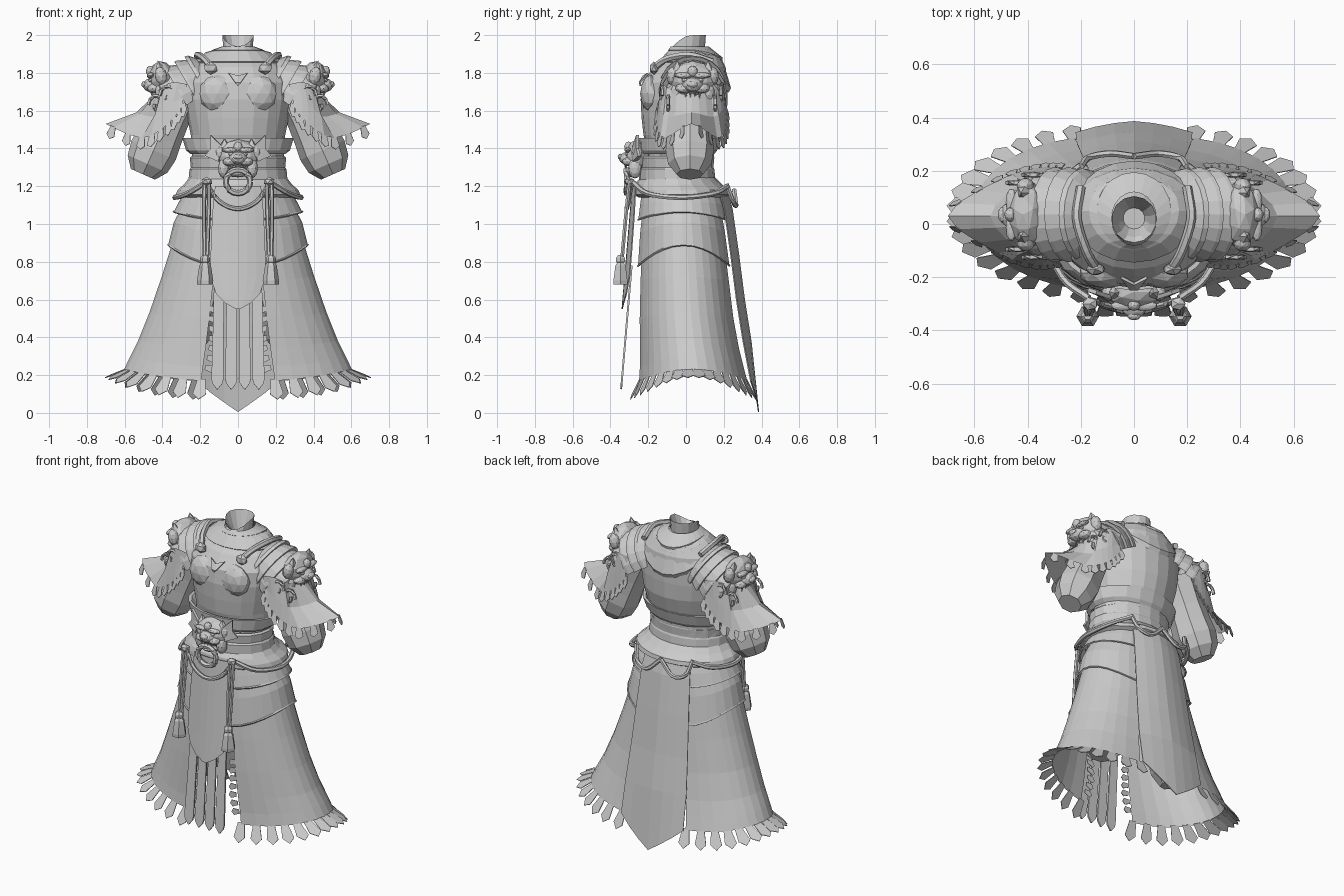
import bpy, bmesh, math
from math import sin, cos, pi, radians
from mathutils import Vector as V, Matrix as M

if "Cube" in bpy.data.objects:
    bpy.data.objects.remove(bpy.data.objects["Cube"])


def mk(name, verts, faces, mirror=False, thick=0):
    me = bpy.data.meshes.new(name)
    me.from_pydata([tuple(v) for v in verts], [], faces)
    ob = bpy.data.objects.new(name, me)
    bpy.context.collection.objects.link(ob)
    if thick:
        ob.modifiers.new("thickness", 'SOLIDIFY').thickness = thick
    if mirror:
        ob.modifiers.new("mirror", 'MIRROR').use_clip = False
    return ob


def grid(name, rows, closed=False, mirror=False, cap=False, thick=0):
    n = len(rows[0])
    verts = [v for r in rows for v in r]
    faces = []
    for j in range(len(rows) - 1):
        for i in range(n if closed else n - 1):
            k = (i + 1) % n
            faces.append((j*n + i, j*n + k, (j+1)*n + k, (j+1)*n + i))
    if cap:
        faces += [tuple(range(n))[::-1], tuple(range((len(rows)-1)*n, len(rows)*n))]
    return mk(name, verts, faces, mirror, thick)


def ring(z, w, yf, yb, n=20, back=0, front=0):
    """Horizontal oval; back/front drop the rear/front of the ring."""
    out = []
    for i in range(n):
        c, s = -cos(2*pi*i/n), sin(2*pi*i/n)
        out.append(V((w*s, (yf+yb)/2 + (yb-yf)/2*c, z - back*max(0, c)**1.5 - front*max(0, -c)**1.5)))
    return out


def loft(name, levels, **kw):
    return grid(name, [ring(*l) for l in levels], closed=True, **kw)


def smooth(pts, k=4):
    p = [V(q) for q in pts]
    p = [2*p[0]-p[1]] + p + [2*p[-1]-p[-2]]
    out = []
    for a, b, c, d in zip(p, p[1:], p[2:], p[3:]):
        for i in range(k):
            t = i/k
            out.append(.5*(2*b + (c-a)*t + (2*a-5*b+4*c-d)*t*t + (3*b-a-3*c+d)*t**3))
    return out + [p[-2]]


def cord(name, pts, r, mirror=False, n=6):
    pts = [V(p) for p in pts]
    rows = []
    for i, p in enumerate(pts):
        t = (pts[min(i+1, len(pts)-1)] - pts[max(i-1, 0)]).normalized()
        a = t.cross(V((.13, .31, .94) if abs(t.z) < .8 else (0, 1, 0))).normalized()
        b = t.cross(a)
        rows.append([p + r*(a*cos(2*pi*k/n) + b*sin(2*pi*k/n)) for k in range(n)])
    return grid(name, rows, closed=True, mirror=mirror, cap=True)


def axis_loft(name, start, slope, stations, n, a0, a1, wy=1.0, cap=False):
    """Rings around an axis tilted in the xz plane; stations are (distance, radius)."""
    a, u, y = V((cos(slope), 0, sin(slope))), V((-sin(slope), 0, cos(slope))), V((0, 1, 0))
    full = a1 - a0 > 359
    rows = []
    for d, r in stations:
        c = V(start) + a*d
        rows.append([c + r*(u*cos(t) + y*wy*sin(t)) for t in
                     [radians(a0 + (a1-a0)*i/(n if full else n-1)) for i in range(n)]])
    return grid(name, rows, closed=full, mirror=True, cap=cap)


def panel(name, levels, t0, t1, lift, n=13, lip=.006):
    """Half-skirt wrapped round the +x side, squarer at the back, its hem raised at the side by lift."""
    rows = []
    for j, (z, w, yf, yb) in enumerate(levels):
        s = j/(len(levels)-1)
        rows.append([V((w*sin(t)**(.88 if cos(t) > 0 else .75), (yf+yb)/2 - (yb-yf)/2*cos(t), z + lift*s*sin(t)**2))
                     for t in [t0 + (t1-t0)*i/(n-1) for i in range(n)]])
    grid(name, rows, mirror=True)
    if lip:
        cord(name + "_hem", rows[-1], lip, True, 4)
    return rows


def petals(name, pts, dirs, length, width):
    verts, faces = [], []
    for i, (p, d) in enumerate(zip(pts, dirs)):
        s = (pts[min(i+1, len(pts)-1)] - pts[max(i-1, 0)]).normalized()
        d = V(d).normalized()
        k = len(verts)
        for q, h in ((-.1, -.3), (.7, -.5), (1, 0), (.7, .5), (-.1, .3)):
            verts.append(p + d*length*q + s*width*h)
        faces.append(tuple(range(k, k+5)))
    mk(name, verts, faces, True, .004)


def blobs(name, items, mat=M(), mirror=False, sub=1):
    """Faceted lumps joined in one mesh: (location, scale, is_spike)."""
    bm = bmesh.new()
    for loc, sc, spike in items:
        m = mat @ M.Translation(loc) @ M.Diagonal((*sc, 1))
        if spike:
            bmesh.ops.create_cone(bm, segments=5, radius1=1, radius2=0, depth=2, cap_ends=True, matrix=m)
        else:
            bmesh.ops.create_icosphere(bm, subdivisions=sub, radius=1, matrix=m)
    ob = mk(name, [], [], mirror)
    bm.to_mesh(ob.data)
    bm.free()


def beast(name, mat, mirror=False):
    """Snarling beast mask facing local -y, about one unit half-width."""
    it = [((0, .1, .12), (1.0, .66, .82), 0), ((0, -.42, .02), (.45, .5, .32), 0), ((0, -.8, .1), (.24, .17, .15), 0),
          ((0, -.2, -.74), (.5, .42, .15), 0), ((0, -.4, .58), (.22, .22, .25), 0)]
    for s in (-1, 1):
        it += [((s*.38, -.42, .42), (.42, .2, .13), 0), ((s*.32, -.45, .22), (.14, .14, .1), 0),
               ((s*.38, -.36, -.14), (.36, .38, .22), 0), ((s*.68, -.05, -.45), (.28, .36, .5), 0),
               ((s*.85, .05, .3), (.26, .3, .4), 0), ((s*.65, .05, .78), (.28, .25, .2), 1),
               ((s*.3, -.52, -.38), (.08, .08, -.22), 1), ((s*.1, -.58, -.34), (.07, .07, -.16), 1),
               ((s*.25, -.48, -.55), (.07, .07, .13), 1)]
    blobs(name, it, mat, mirror, 2)


# Torso, collar and layered neck drape
loft("torso", [(1.22, .24, -.2, .14), (1.38, .245, -.2, .15), (1.47, .25, -.225, .19), (1.56, .268, -.235, .215),
               (1.66, .285, -.24, .22), (1.75, .285, -.23, .22), (1.83, .25, -.17, .21), (1.89, .18, -.1, .18), (1.92, .1, -.07, .12)])
loft("collar", [(1.88, .12, -.11, .14, 14), (1.93, .08, -.08, .1, 14), (2.0, .085, -.07, .105, 14, 0, .06),
                (1.93, .06, -.05, .08, 14), (1.85, .03, 0, .05, 14)], cap=True)
loft("neck_drape", [(1.93, .09, -.08, .125), (1.91, .17, -.1, .2, 20, .06), (1.86, .235, -.145, .238, 20, .14), (1.845, .23, -.13, .225, 20, .15)])
loft("neck_drape_upper", [(1.94, .085, -.08, .12), (1.92, .14, -.095, .195, 20, .04), (1.905, .14, -.08, .19, 20, .05)])
blobs("breast_disc", [((.108, -.185, 1.69), (.1, .058, .1), 0)], mirror=True, sub=2)
mk("neck_pendant", [(-.05, -.205, 1.8), (0, -.23, 1.785), (.05, -.205, 1.8), (.015, -.25, 1.75), (-.015, -.25, 1.75), (0, -.245, 1.73)],
   [(0, 4, 1), (1, 4, 3), (1, 3, 2), (4, 5, 3)], thick=.012)
cord("shoulder_strap", smooth([(.145, -.165, 1.83), (.18, -.1, 1.875), (.215, .02, 1.895), (.2, .14, 1.86)]), .018, True)
blobs("strap_knob", [((.145, -.17, 1.825), (.04, .025, .035), 0)], mirror=True)

# Stepped shoulder plates, beast masks and flared capes
axis_loft("shoulder_plates", (.15, .035, 1.755), radians(-30),
          [(0, .14), (.03, .175), (.05, .18), (.05, .16), (.095, .182), (.11, .185), (.11, .165), (.155, .183), (.17, .185),
           (.17, .16), (.22, .17), (.24, .165), (.27, .12)], 13, -105, 105, .97)
beast("shoulder_beast", M.Translation((.405, .035, 1.745)) @ M.Rotation(radians(12), 4, 'Y') @ M.Rotation(pi/2, 4, 'Z') @ M.Diagonal((.125, .11, .125, 1)), True)
cape_top = smooth([(.27, -.13, 1.74), (.35, -.13, 1.75), (.42, -.08, 1.71), (.44, .03, 1.68), (.42, .13, 1.71), (.35, .19, 1.75), (.27, .2, 1.74)], 3)
cape_hem = smooth([(.29, -.15, 1.63), (.37, -.155, 1.53), (.51, -.11, 1.455), (.70, .03, 1.53), (.51, .165, 1.455), (.37, .21, 1.51), (.28, .215, 1.61)], 3)
cape_mid = [a.lerp(b, .5) + V((-.03 if 5 < i < 13 else .01, 0, -.015)) for i, (a, b) in enumerate(zip(cape_top, cape_hem))]
grid("shoulder_cape", [cape_top, cape_mid, cape_hem], mirror=True)
for side, edge in (("front", cape_hem[:9]), ("back", cape_hem[10:])):
    petals(f"cape_fringe_{side}", edge, [(.9*(p.x-.38), (p.y-.03)*1.2, -.8) for p in edge], .062, .05)
for k, sgn in enumerate((-1, 1)):
    for m in range(2):
        c = V((.37 + .06*m, .03 + sgn*(.155 - .03*m), 1.68 - .05*m))
        cord(f"cape_scroll_{k}{m}", [c + V((.045*(1-t/16)*cos(t*.55), 0, .06*(1-t/16)*sin(t*.55))) for t in range(13)], .01, True, 5)

# Puffed half-sleeves
axis_loft("sleeve", (.3, .02, 1.72), radians(-66), [(0, .12), (.18, .115), (.28, .12), (.36, .128), (.44, .115), (.5, .07)],
          8, 0, 360, 1.0, True)

# Waist, belt and beast buckle
loft("belt_roll", [(1.37, .25, -.235, .15), (1.39, .275, -.245, .165), (1.455, .295, -.25, .185), (1.455, .275, -.235, .17), (1.41, .24, -.2, .14)])
loft("waist_band", [(1.36, .245, -.235, .145), (1.35, .255, -.245, .15), (1.3, .25, -.24, .145), (1.29, .257, -.25, .15), (1.2, .265, -.25, .16)])
beast("belt_beast", M.Translation((0, -.265, 1.345)) @ M.Diagonal((.11, .1, .11, 1)))
cord("buckle_ring", [(.065*cos(2*pi*i/16), -.315, 1.225 + .062*sin(2*pi*i/16)) for i in range(17)], .016)
mk("belt_wing", [(.08, -.27, 1.41), (.14, -.25, 1.47), (.14, -.25, 1.4), (.17, -.24, 1.36), (.1, -.27, 1.33)], [(0, 1, 2), (0, 2, 4), (2, 3, 4)], True, .015)

# Hip sash and swagged ropes
loft("hip_sash", [(1.25, .255, -.24, .15), (1.21, .285, -.27, .19), (1.18, .32, -.275, .23), (1.155, .33, -.275, .235), (1.14, .3, -.25, .21)])
cord("front_swag", smooth([(-.17, -.285, 1.22), (-.1, -.305, 1.12), (0, -.315, 1.08), (.1, -.305, 1.12), (.17, -.285, 1.22)]), .012)
cord("side_swag", smooth([(.17, -.28, 1.22), (.27, -.2, 1.16), (.335, -.03, 1.14), (.29, .14, 1.16), (.2, .22, 1.2)]), .014, True)
cord("back_swag", smooth([(.2, .215, 1.21), (.17, .25, 1.12), (.09, .265, 1.1), (0, .255, 1.18)]), .013, True)

# Layered skirts: hip plate, tasset, long skirt with leaf fringe
panel("hip_plate", [(1.17, .28, -.24, .19), (1.1, .31, -.25, .21), (1.02, .34, -.26, .225)], .25, pi-.25, .045)
panel("tasset", [(1.12, .28, -.23, .185), (.95, .34, -.25, .215), (.77, .37, -.262, .24)], .25, pi-.28, .12)
skirt = panel("long_skirt", [(1.1, .265, -.22, .175), (.9, .345, -.24, .21), (.7, .405, -.25, .235), (.5, .47, -.255, .26),
                             (.34, .53, -.255, .29), (.24, .575, -.255, .315), (.165, .605, -.26, .335)], .28, pi-.27, .065, 16, 0)
hem, count = [], 16
for i in range(count):
    f = i/(count-1)*15
    k = min(int(f), 14)
    hem.append(skirt[-1][k].lerp(skirt[-1][min(k+1, 15)], f-k))
ang = [.28 + (pi-.55)*i/(count-1) for i in range(count)]
petals("skirt_fringe", hem, [(.75*sin(t)**2 + .05, -.36*cos(t), -.72 + .4*sin(t)**4) for t in ang], .11, .07)
inner = [V((.15 + .2*max(0, .34-z), -.235, z)) for z in [.24 + .052*i for i in range(7)]]
petals("skirt_inner_fringe", inner, [(-1, 0, -.25)]*7, .05, .042)
axis_loft("trouser_leg", (.13, .02, 1.0), radians(-78), [(0, .11), (.45, .12), (.6, .11), (.68, .07)], 8, 0, 360, 1, True)

# Long pointed back panel
rows = []
for z, w, y, tip in [(1.17, .16, .21, 0), (1.08, .17, .235, 0), (.85, .185, .268, 0), (.6, .2, .3, 0), (.38, .215, .335, 0), (.17, .22, .375, .165)]:
    rows.append([V((w*k/3, y + .012*(1-abs(k)/3) - .03*(k/3)**2, z - tip*(1-abs(k)/3)**.9)) for k in range(-3, 4)])
grid("back_panel", rows, thick=.006)

# Front apron and hanging strips behind it
rows = []
for z, w in [(1.2, .12), (1.05, .135), (.85, .143), (.72, .145), (.63, .115), (.58, .065), (.55, .012)]:
    y = -.335 + .055*(z-.55)/.65
    rows.append([V((w*k/3, y + .025*(w*k/3/.145)**2, z)) for k in range(-3, 4)])
grid("front_apron", rows, thick=.006)
for i, x in enumerate((.037, .112)):
    prof = [(.78, .026), (.4, .029), (.18, .032), (.155, .026), (.125, .003)]
    grid(f"front_strip_{i}", [[V((x*(.9 + .15*(.66-z)) + s*w, -.338 + .085*(z-.13), z)) for s in (-1, 1)] for z, w in prof], mirror=True, thick=.01)

# Tassels on paired cords
blobs("tassel_knot", [((.165, -.3, 1.225), (.032, .028, .024), 0)], mirror=True)
for i, x in enumerate((.153, .178)):
    cord(f"tassel_cord_{i}", [(x, -.3, 1.22), (x+.002, -.318, 1.05), (.5*x+.088, -.34, .8)], .011, True)
grid("tassel", [[V((.174 + r*cos(pi*k/3), -.347 + r*sin(pi*k/3), z)) for k in range(6)] for z, r in
                [(.835, .015), (.82, .027), (.8, .027), (.795, .02), (.78, .031), (.7, .043), (.68, .042)]], closed=True, mirror=True, cap=True)
